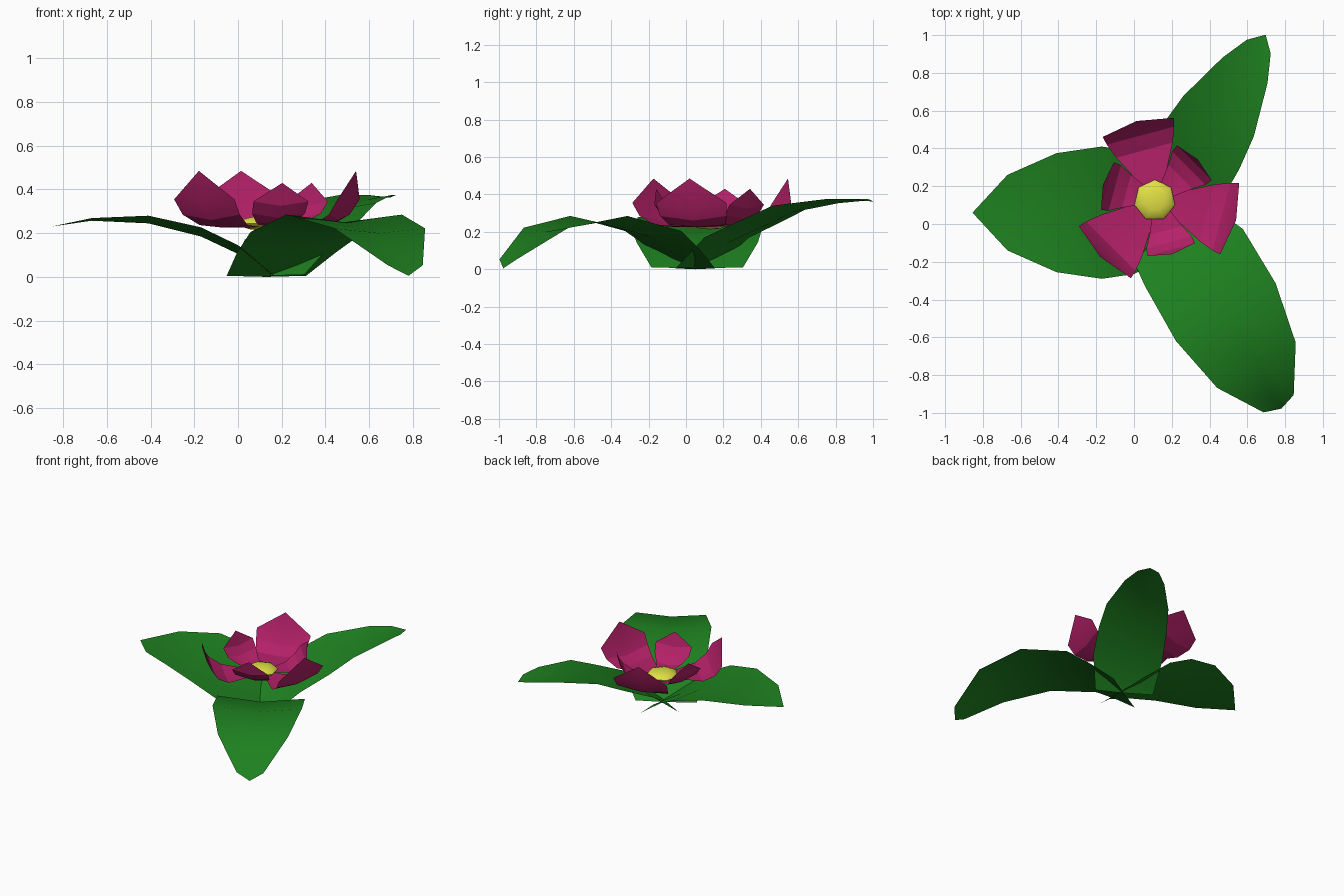
import bpy
import math
from mathutils import Vector, Matrix

start_cube = bpy.data.objects.get("Cube")
if start_cube:
    bpy.data.objects.remove(start_cube, do_unlink=True)


def make_material(name, colour):
    material = bpy.data.materials.new(name)
    material.use_nodes = True
    material.diffuse_color = (*colour, 1)
    shader = material.node_tree.nodes["Principled BSDF"]
    shader.inputs["Base Color"].default_value = (*colour, 1)
    shader.inputs["Roughness"].default_value = 0.8
    return material


leaf_green = make_material("leaf green", (0.013, 0.22, 0.014))
petal_pink = make_material("petal pink", (0.46, 0.015, 0.14))
pollen_yellow = make_material("pollen yellow", (0.75, 0.75, 0.06))


def shade_smooth(obj, angle):
    bpy.ops.object.select_all(action="DESELECT")
    obj.select_set(True)
    bpy.context.view_layer.objects.active = obj
    bpy.ops.object.shade_smooth_by_angle(angle=math.radians(angle))


def make_blade(name, stations, origin, heading, material, smooth=40, shift=0.0):
    """Creased blade; each station is distance, half width, crease height, edge lift."""
    turn = Matrix.Rotation(math.radians(heading), 3, "Z")
    verts, faces, previous = [], [], None
    for distance, half_width, height, lift in stations:
        # One crease point, with an edge point on either side until the tip
        sides = (-1, 0, 1) if half_width else (0,)
        sway = shift * min(1, distance / 0.3)
        row = []
        for side in sides:
            local = Vector((distance, side * half_width + sway, height + abs(side) * lift))
            row.append(len(verts))
            verts.append(turn @ local + Vector((*origin, 0)))
        if previous:
            for i in range(2):
                if len(row) > 1:
                    faces.append((previous[i], row[i], row[i + 1], previous[i + 1]))
                else:
                    faces.append((previous[i], row[0], previous[i + 1]))
        previous = row
    mesh = bpy.data.meshes.new(name)
    mesh.from_pydata(verts, [], faces)
    mesh.materials.append(material)
    obj = bpy.data.objects.new(name, mesh)
    bpy.context.collection.objects.link(obj)
    shade_smooth(obj, smooth)
    return obj


# Leaves: three differently bent blades spread around the stem point
right_curve = [
    (0, .245, .005, .005), (.16, .325, .105, .04), (.33, .35, .185, .042),
    (.57, .315, .245, .035), (.83, .2, .257, .012), (1.015, 0, .23, 0),
]
back_curve = [
    (0, .2, .005, .005), (.2, .24, .14, .03), (.42, .235, .225, .035),
    (.61, .215, .305, .035), (.89, .137, .353, .022), (1.035, .073, .365, .01),
    (1.108, 0, .363, 0),
]
front_curve = [
    (0, .21, 0, .005), (.14, .26, .085, .025), (.29, .3, .17, .035),
    (.625, .305, .25, .035), (.95, .24, .2, .022), (1.185, .092, .045, .008),
    (1.215, 0, .005, 0),
]
make_blade("right_leaf", right_curve, (.16, .06), 180, leaf_green)
make_blade("back_leaf", back_curve, (.13, .05), 60, leaf_green, shift=-.015)
make_blade("front_leaf", front_curve, (.13, .05), -60, leaf_green, shift=.05)

# Petals: an outer ring of three and a smaller inner ring between them
heart = (.125, .13)
outer_petal = [
    (.03, .03, .225, 0), (.27, .155, .225, .012), (.35, .185, .26, .025),
    (.395, .195, .335, .02), (.43, 0, .485, 0),
]
inner_petal = [
    (.03, .03, .23, 0), (.17, .09, .235, .015), (.235, .125, .27, .02),
    (.275, .13, .325, .02), (.3, 0, .43, 0),
]
for number in range(3):
    angle = number * 120
    make_blade(f"outer_petal_{number + 1}", outer_petal, heart, angle + 105, petal_pink, 20)
    make_blade(f"inner_petal_{number + 1}", inner_petal, heart, angle + 45, petal_pink, 20)

# Flower heart: a low dome with few sides
bpy.ops.mesh.primitive_uv_sphere_add(segments=7, ring_count=6, radius=1, location=(.11, .125, .245))
dome = bpy.context.object
dome.name = "flower_heart"
dome.scale = (.11, .11, .032)
bpy.ops.object.transform_apply(location=False, rotation=False, scale=True)
dome.data.materials.append(pollen_yellow)
shade_smooth(dome, 40)
